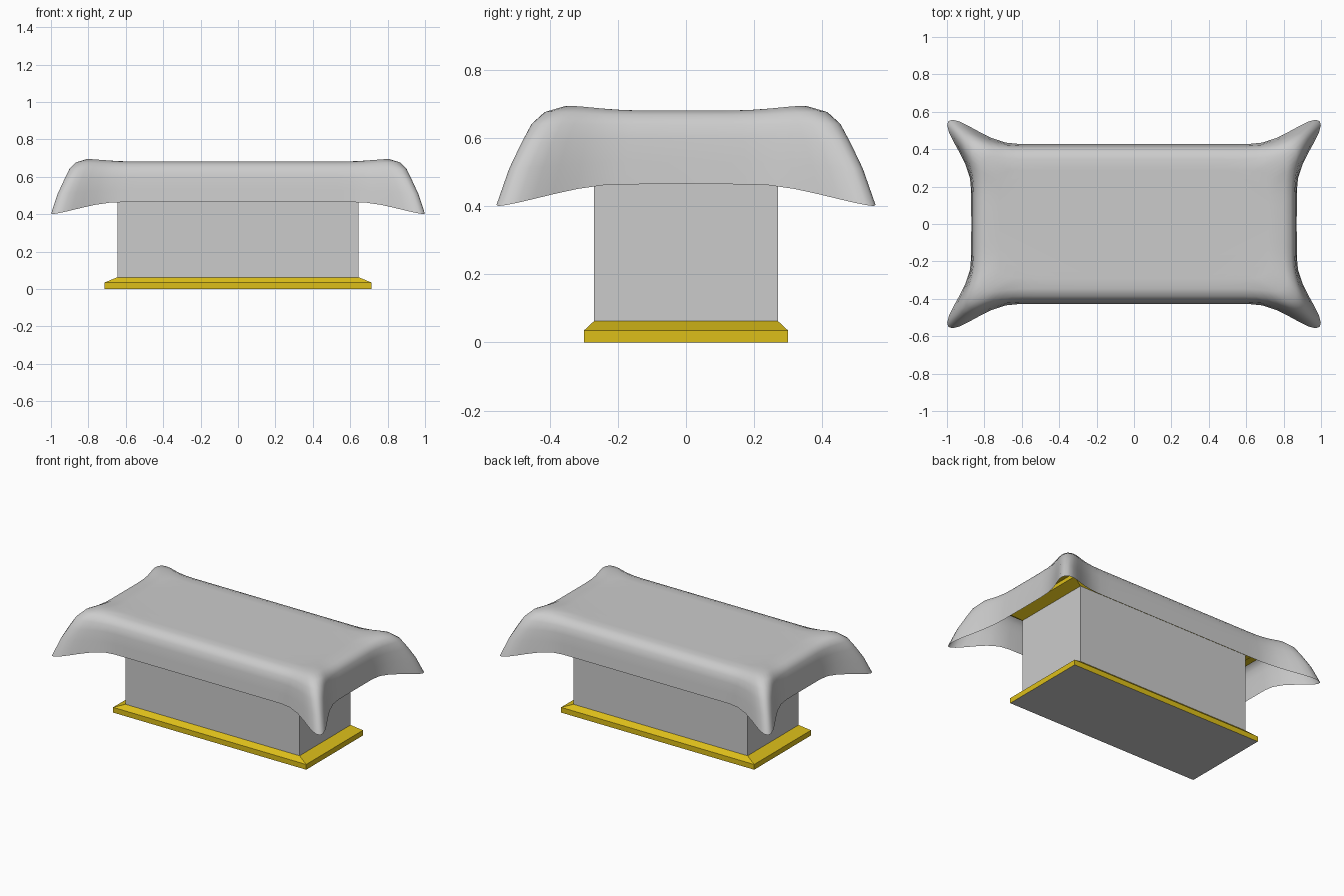
import bpy, bmesh, math

if "Cube" in bpy.data.objects:
    bpy.data.objects.remove(bpy.data.objects["Cube"])

gold = bpy.data.materials.new("gold")
gold.diffuse_color = (0.72, 0.52, 0.01, 1)
gold.use_nodes = True
gold.node_tree.nodes["Principled BSDF"].inputs["Base Color"].default_value = gold.diffuse_color


def make_object(name, bm, material=None):
    mesh = bpy.data.meshes.new(name)
    bm.to_mesh(mesh)
    bm.free()
    ob = bpy.data.objects.new(name, mesh)
    bpy.context.collection.objects.link(ob)
    if material:
        mesh.materials.append(material)
    return ob


def stack(name, levels, material=None, cap_top=False):
    """Loft rectangles given as (half width, half depth, z), bottom to top."""
    bm = bmesh.new()
    rings = [[bm.verts.new((sx * x, sy * y, z))
              for sx, sy in ((-1, -1), (1, -1), (1, 1), (-1, 1))]
             for x, y, z in levels]
    for a, b in zip(rings, rings[1:]):
        for i in range(4):
            j = (i + 1) % 4
            bm.faces.new((a[i], a[j], b[j], b[i]))
    if cap_top:
        bm.faces.new(rings[-1])
    return make_object(name, bm, material)


# Altar body, gold foot moulding and gold cornice under the cloth
stack("altar_body", [(0.645, 0.27, 0.063), (0.645, 0.27, 0.583)])
stack("foot_moulding", [(0.715, 0.30, 0), (0.715, 0.30, 0.035),
                        (0.645, 0.27, 0.063)], gold)
stack("cornice", [(0.645, 0.27, 0.583), (0.715, 0.30, 0.61),
                  (0.715, 0.30, 0.635), (0.80, 0.355, 0.645),
                  (0.80, 0.355, 0.675)], gold, cap_top=True)

# Grey underside
bm = bmesh.new()
bm.faces.new([bm.verts.new(p) for p in ((-0.715, -0.30, 0), (-0.715, 0.30, 0),
                                        (0.715, 0.30, 0), (0.715, -0.30, 0))])
make_object("underside", bm)


def cloth_ring(X, Y, r, z, horn, dz):
    """Quarter ring with a rounded corner pulled outwards along the diagonal."""
    half_arc = r * math.pi / 4
    base = []
    for d in (X - r, 0.45, 0.25, 0.17, 0.11, 0.06, 0.025):
        base.append((X - r - d, Y, half_arc + d))
    for k in range(7):
        a = math.pi / 2 * (1 - k / 6)
        base.append((X - r + r * math.cos(a), Y - r + r * math.sin(a),
                     abs(a - math.pi / 4) * r))
    for d in (0.025, 0.06, 0.11, 0.17, Y - r):
        base.append((X, Y - r - d, half_arc + d))
    pts = []
    for x, y, d in base:
        w = math.exp(-(d / 0.1) ** 2)
        # keep the mirror seams exactly on the axes
        ox = horn * w if x > 1e-6 else 0
        oy = horn * w if y > 1e-6 else 0
        pts.append((x + ox, y + oy, z + dz * w))
    return pts


# Draped cloth: one quarter lofted from the top to the hem, then mirrored
levels = [
    (0.72, 0.29, 0.08, 0.681, 0.0, 0.004),
    (0.80, 0.345, 0.08, 0.681, 0.022, 0.014),
    (0.838, 0.385, 0.08, 0.668, 0.040, 0.010),
    (0.856, 0.408, 0.08, 0.640, 0.058, 0.002),
    (0.863, 0.418, 0.08, 0.595, 0.080, -0.010),
    (0.867, 0.423, 0.08, 0.530, 0.112, -0.020),
    (0.870, 0.428, 0.08, 0.465, 0.146, -0.064),
]
bm = bmesh.new()
rings = [[bm.verts.new(p) for p in cloth_ring(*lv)] for lv in levels]
bm.faces.new([bm.verts.new((0, 0, 0.681))] + rings[0][::-1])
for a, b in zip(rings, rings[1:]):
    for i in range(len(a) - 1):
        bm.faces.new((a[i], a[i + 1], b[i + 1], b[i]))
for f in bm.faces:
    f.smooth = True
cloth = make_object("draped_cloth", bm)
mirror = cloth.modifiers.new("quarters", "MIRROR")
mirror.use_axis = (True, True, False)
mirror.merge_threshold = 0.0005
